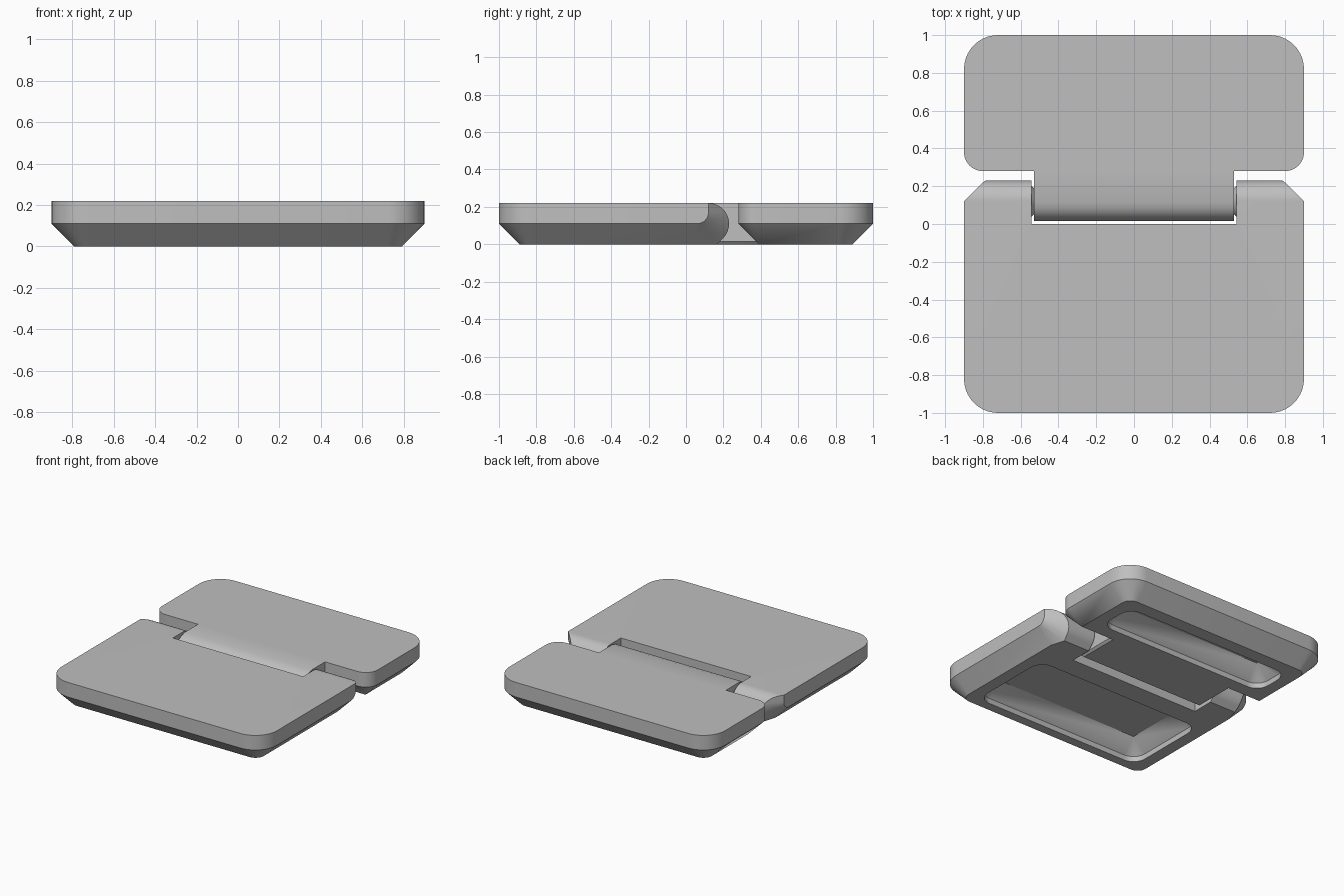
import bpy, bmesh, math
from mathutils import Matrix

if "Cube" in bpy.data.objects:
    bpy.data.objects.remove(bpy.data.objects["Cube"])

H, MID = 0.22, 0.11            # plate height, height where the under-chamfer starts
AX_Y = 0.12                    # hinge axis (z = MID)

grey = bpy.data.materials.new("plain_grey")
grey.diffuse_color = (0.52, 0.52, 0.52, 1)
grey.use_nodes = True
grey.node_tree.nodes["Principled BSDF"].inputs["Base Color"].default_value = grey.diffuse_color


def outline(w, y0, y1, r_front, r_back, z, inset=0.0, n=10):
    """Points of a rounded rectangle at height z, optionally inset."""
    pts = []
    for cy, r, start in ((y0 + r_front, r_front, -90), (y1 - r_back, r_back, 0)):
        for i in range(n + 1):
            a = math.radians(start + 90 * i / n)
            rr = max(r - inset, 0.0)
            k = max(inset - r, 0.0)
            sy = -1 if start < 0 else 1
            x = w - r - k + rr * math.cos(a)
            y = cy - sy * k + rr * math.sin(a)
            pts += [(x, y, z), (-x, y, z)]
    return pts


def finish(name, bm):
    me = bpy.data.meshes.new(name)
    bm.to_mesh(me)
    bm.free()
    ob = bpy.data.objects.new(name, me)
    bpy.context.collection.objects.link(ob)
    me.materials.append(grey)
    return ob


def hull(name, pts):
    """Convex solid around the points."""
    bm = bmesh.new()
    for p in pts:
        bm.verts.new(p)
    bmesh.ops.remove_doubles(bm, verts=bm.verts, dist=1e-4)
    res = bmesh.ops.convex_hull(bm, input=bm.verts)
    junk = {v for v in res["geom_interior"] + res["geom_unused"]
            if isinstance(v, bmesh.types.BMVert)}
    bmesh.ops.delete(bm, geom=list(junk), context='VERTS')
    bmesh.ops.dissolve_limit(bm, angle_limit=0.01, verts=bm.verts, edges=bm.edges)
    bmesh.ops.recalc_face_normals(bm, faces=bm.faces)
    return finish(name, bm)


def cone(name, side, x_base, x_tip, r):
    """Cone on the hinge axis pointing towards the middle."""
    bm = bmesh.new()
    depth = x_base - x_tip
    m = (Matrix.Translation((side * (x_base + x_tip) / 2, AX_Y, MID))
         @ Matrix.Rotation(-side * math.pi / 2, 4, 'Y'))
    bmesh.ops.create_cone(bm, cap_ends=True, segments=40, radius1=r, radius2=0,
                          depth=depth, matrix=m)
    return finish(name, bm)


def combine(ob, other, op):
    """Apply a boolean and discard the second solid."""
    mod = ob.modifiers.new(op, 'BOOLEAN')
    mod.operation, mod.object, mod.solver = op, other, 'EXACT'
    bpy.context.view_layer.objects.active = ob
    bpy.ops.object.modifier_apply(modifier=mod.name)
    bpy.data.objects.remove(other, do_unlink=True)


def recess(name, y0, y1):
    """Underside pocket: short straight wall, then a 45 degree slope."""
    return hull(name, outline(0.7, y0, y1, 0.1, 0.1, -0.03)
                + outline(0.7, y0, y1, 0.1, 0.1, 0.04)
                + outline(0.7, y0, y1, 0.1, 0.1, 0.14, 0.1))


# Front leaf: rounded front corners, barrel along the back edge
R, CR, CY, CZ = 0.11, 0.06, 0.06, 0.17   # barrel radius; side-face corner radius and centre
pts = []
for z, inset in ((H, 0), (MID, 0), (0, 0.11)):
    pts += [p for p in outline(0.9, -1, 0.3, 0.18, 0.18, z, inset) if p[1] < -0.5]


def barrel_x(y, z):
    d = y - CY if z >= CZ else math.hypot(y - CY, z - CZ)
    return 0.9 - max(d - CR, 0)


back = [(CY, MID - 0.11)]
back += [(CY + CR * math.sin(a), CZ - CR * math.cos(a))
         for a in [math.pi / 2 * i / 8 for i in range(9)]]
back += [(AX_Y + R * math.cos(a), MID + R * math.sin(a))
         for a in [math.radians(-45 + 135 * i / 24) for i in range(25)]]
back += [(AX_Y + R * math.tan(math.pi / 8), 0)]
for y, z in back:
    x = barrel_x(y, z)
    pts += [(x, y, z), (-x, y, z)]
front_leaf = hull("front_leaf", pts)

# Slot for the tongue, pivot cones and pocket
combine(front_leaf, hull("slot", [(x, y, z) for x in (-0.543, 0.543)
                                  for y in (0, 0.4) for z in (-0.1, 0.4)]), 'DIFFERENCE')
for s in (-1, 1):
    combine(front_leaf, cone("pivot", s, 0.56, 0.46, 0.1), 'UNION')
combine(front_leaf, recess("front_recess", -0.82, -0.16), 'DIFFERENCE')

# Back leaf: rounded rectangle with chamfered underside
back_leaf = hull("back_leaf", outline(0.9, 0.28, 1, 0.1, 0.18, H)
                 + outline(0.9, 0.28, 1, 0.1, 0.18, MID)
                 + outline(0.9, 0.28, 1, 0.1, 0.18, 0, 0.11))

# Tongue with rounded nose and slightly bevelled bottom edge
r = 0.105
nose = [(AX_Y + r * math.cos(a), MID + r * math.sin(a))
        for a in [math.radians(90 + 135 * i / 24) for i in range(25)]]
tongue_pts = [(s * 0.53, y, z) for s in (-1, 1)
              for y, z in nose + [(AX_Y, H), (0.45, H), (0.45, 0.015), (0.09, 0.015)]]
tongue_pts += [(s * 0.515, y, 0) for s in (-1, 1) for y in (0.082, 0.45)]
combine(back_leaf, hull("tongue", tongue_pts), 'UNION')

# Pivot dimples and pocket
for s in (-1, 1):
    combine(back_leaf, cone("dimple", s, 0.54, 0.44, 0.1), 'DIFFERENCE')
combine(back_leaf, recess("back_recess", 0.49, 0.79), 'DIFFERENCE')

# Smooth the curved areas, keep edges crisp
for ob in (front_leaf, back_leaf):
    bpy.ops.object.select_all(action='DESELECT')
    ob.select_set(True)
    bpy.context.view_layer.objects.active = ob
    bpy.ops.object.shade_smooth_by_angle(angle=math.radians(25))
